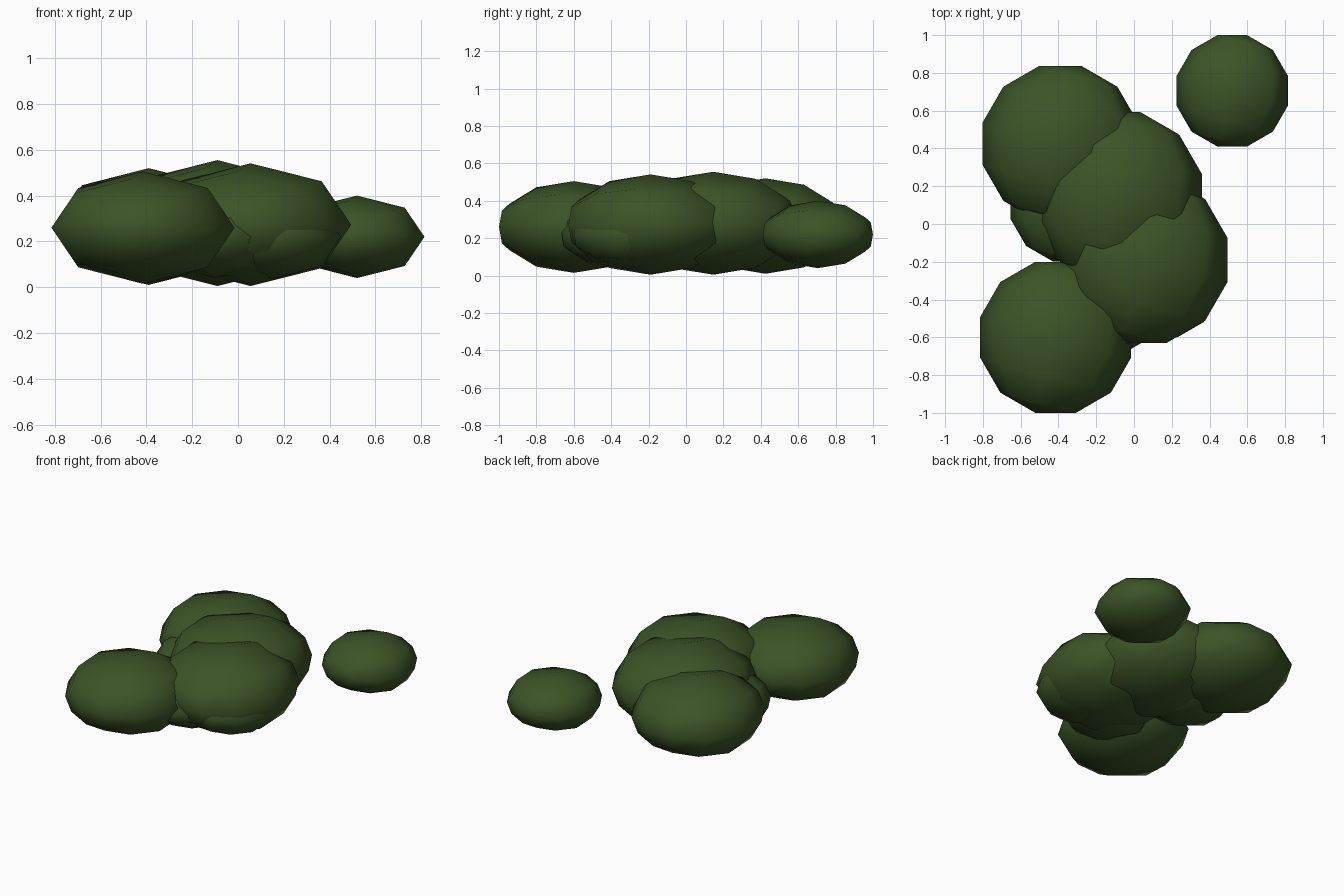
import bpy, bmesh, math
from mathutils import Matrix

if "Cube" in bpy.data.objects:
    bpy.data.objects.remove(bpy.data.objects["Cube"])

leaf = bpy.data.materials.new("dark leaf green")
leaf.diffuse_color = (0.045, 0.088, 0.020, 1.0)
leaf.use_nodes = True
leaf.node_tree.nodes["Principled BSDF"].inputs["Base Color"].default_value = leaf.diffuse_color


def clump(name, x, y, z, radius, half_height):
    """Flattened low-poly ball, pole lying along y and turned a little about z."""
    bm = bmesh.new()
    bmesh.ops.create_uvsphere(bm, u_segments=8, v_segments=6, radius=1.0)
    m = (Matrix.Translation((x, y, z))
         @ Matrix.Diagonal((radius, radius, half_height, 1))
         @ Matrix.Rotation(math.radians(-15), 4, 'Z')
         @ Matrix.Rotation(math.radians(90), 4, 'X'))
    bm.transform(m)
    for f in bm.faces:
        f.smooth = True
    me = bpy.data.meshes.new(name)
    bm.to_mesh(me)
    bm.free()
    me.materials.append(leaf)
    ob = bpy.data.objects.new(name, me)
    bpy.context.collection.objects.link(ob)


# Large outer clumps
clump("front_left_clump", -0.415, -0.60, 0.26, 0.414, 0.245)
clump("back_left_clump", -0.39, 0.425, 0.265, 0.427, 0.255)
clump("front_right_clump", 0.055, -0.19, 0.273, 0.455, 0.268)
clump("middle_clump", -0.09, 0.145, 0.28, 0.465, 0.275)

# Separate small clump
clump("back_right_clump", 0.52, 0.705, 0.22, 0.305, 0.18)

# Small filler clumps tucked between the large ones
clump("left_filler_clump", -0.345, 0.11, 0.215, 0.32, 0.19)
clump("front_filler_clump", -0.10, -0.37, 0.22, 0.305, 0.18)
clump("right_filler_clump", 0.15, -0.30, 0.22, 0.31, 0.183)
